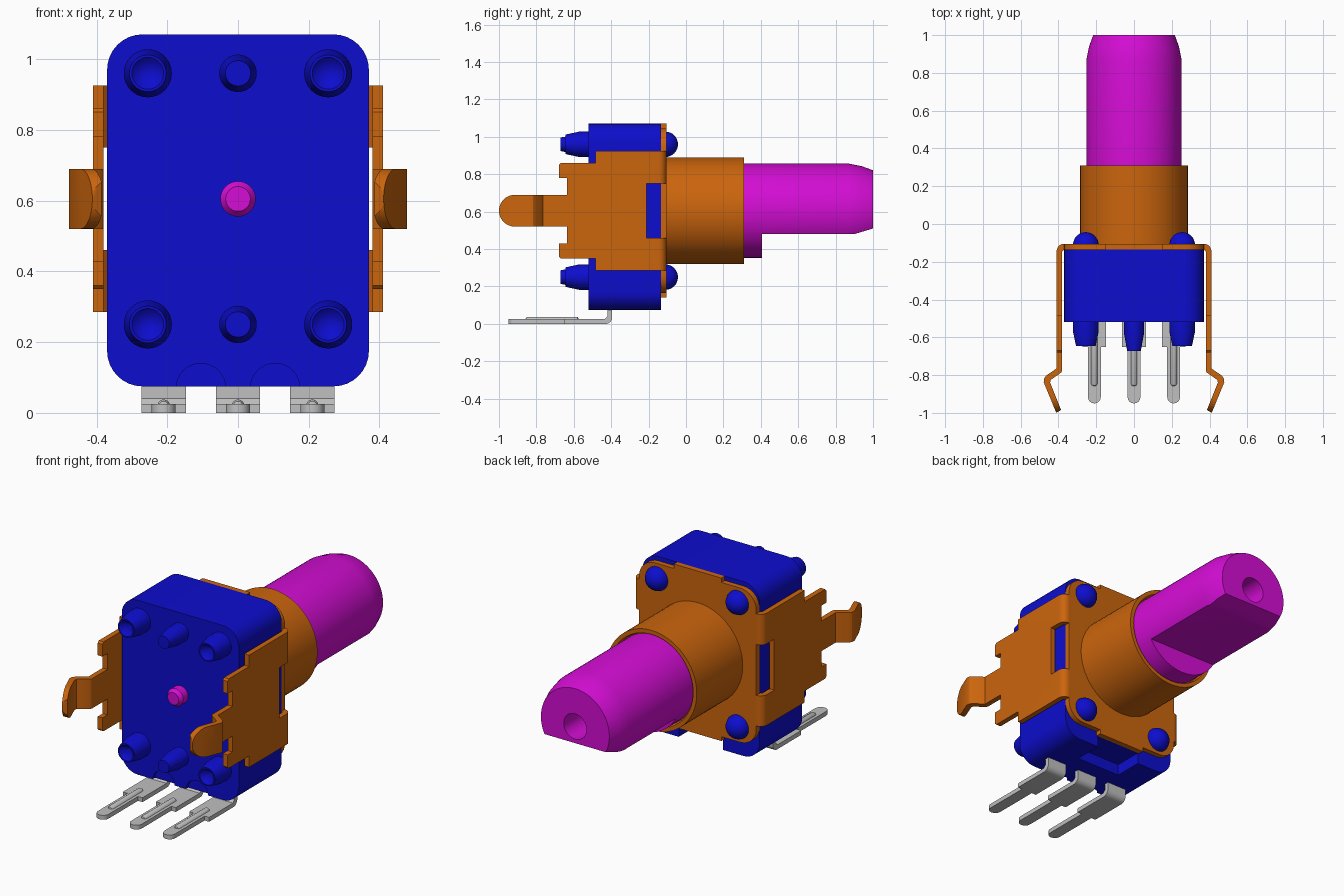
import bpy, bmesh, math

cube = bpy.data.objects.get("Cube")
if cube:
    bpy.data.objects.remove(cube, do_unlink=True)

CZ = 0.605  # height of the shaft axis


def material(name, rgb):
    m = bpy.data.materials.new(name)
    m.use_nodes = True
    m.diffuse_color = (*rgb, 1)
    m.node_tree.nodes["Principled BSDF"].inputs["Base Color"].default_value = (*rgb, 1)
    return m


BLUE = material("blue plastic", (0.004, 0.004, 0.62))
ORANGE = material("orange metal", (0.6, 0.13, 0.004))
MAGENTA = material("magenta shaft", (0.66, 0.004, 0.66))
GREY = material("grey metal", (0.53, 0.53, 0.53))


def finish(name, bm, mat):
    bmesh.ops.remove_doubles(bm, verts=bm.verts, dist=1e-5)
    bmesh.ops.recalc_face_normals(bm, faces=bm.faces)
    mesh = bpy.data.meshes.new(name)
    bm.to_mesh(mesh)
    bm.free()
    mesh.materials.append(mat)
    ob = bpy.data.objects.new(name, mesh)
    bpy.context.collection.objects.link(ob)
    return ob


def prism(name, pts, axis, lo, hi, mat):
    """Extrude a 2D outline along an axis."""
    place = {"x": lambda a, b, t: (t, a, b),
             "y": lambda a, b, t: (a, t, b),
             "z": lambda a, b, t: (a, b, t)}[axis]
    bm = bmesh.new()
    rings = [[bm.verts.new(place(a, b, t)) for a, b in pts] for t in (lo, hi)]
    for ring in rings:
        bm.faces.new(ring)
    for i in range(len(pts)):
        j = (i + 1) % len(pts)
        bm.faces.new((rings[0][i], rings[0][j], rings[1][j], rings[1][i]))
    return finish(name, bm, mat)


def lathe(name, profile, x, z, mat, steps=48):
    """Turn a (radius, y) profile about an axis along y."""
    bm = bmesh.new()
    vs = [bm.verts.new((x + r, y, z)) for r, y in profile]
    es = [bm.edges.new(p) for p in zip(vs, vs[1:])]
    bmesh.ops.spin(bm, geom=vs + es, cent=(x, 0, z), axis=(0, 1, 0),
                   angle=math.tau, steps=steps)
    return finish(name, bm, mat)


def arc(cx, cy, r, start, end, n=8):
    angles = [math.radians(start + (end - start) * i / n) for i in range(n + 1)]
    return [(cx + r * math.cos(a), cy + r * math.sin(a)) for a in angles]


def box(x0, x1, y0, y1):
    return [(x0, y0), (x1, y0), (x1, y1), (x0, y1)]


def rounded(x0, x1, y0, y1, r):
    return (arc(x1 - r, y1 - r, r, 0, 90) + arc(x0 + r, y1 - r, r, 90, 180)
            + arc(x0 + r, y0 + r, r, 180, 270) + arc(x1 - r, y0 + r, r, 270, 360))


def boolean(ob, cutter, operation="DIFFERENCE"):
    cutter.hide_render = True
    mod = ob.modifiers.new("cut", "BOOLEAN")
    mod.object, mod.operation, mod.solver = cutter, operation, "EXACT"
    bpy.context.view_layer.objects.active = ob
    bpy.ops.object.modifier_apply(modifier=mod.name)
    bpy.data.objects.remove(cutter, do_unlink=True)


# Housing with a bottom recess and two shallow half-round notches
body = prism("housing", rounded(-0.37, 0.37, 0.075, 1.07, 0.1), "y", -0.52, -0.135, BLUE)
boolean(body, prism("recess_cutter", box(-0.14, 0.14, 0, 0.14), "y", -0.3, -0.1, BLUE))
for x in (-0.105, 0.105):
    boolean(body, prism("notch_cutter", arc(x, 0.07, 0.07, 0, 360, 32)[:-1],
                        "y", -0.6, -0.5, BLUE))

# Front pegs and rear rivet heads
for z in (0.25, 0.96):
    lathe("centre_peg", [(0, -0.5), (0.053, -0.5), (0.053, -0.58), (0.036, -0.672),
                         (0, -0.672)], 0, z, BLUE, 32)
    for x in (-0.255, 0.255):
        lathe("corner_peg", [(0, -0.5), (0.068, -0.5), (0.068, -0.57), (0.052, -0.645),
                             (0.045, -0.645), (0, -0.6)], x, z, BLUE, 32)
        lathe("rivet_head", [(0, -0.15)] + arc(0, -0.111, 0.068, 0, 90), x, z, BLUE, 32)

# Rear mounting plate with a raised middle on the top and bottom edges
quarter = [(0.37, 0.34)] + arc(0.27, 0.34, 0.1, 0, 90)[1:] + [(0.15, 0.44), (0.15, 0.465)]
half = quarter + [(-x, z) for x, z in reversed(quarter)]
outline = half + [(-x, -z) for x, z in half]
prism("mounting_plate", [(x, z + CZ) for x, z in outline], "y", -0.135, -0.105, ORANGE)

# Side arms: bent strip trimmed to its side outline, with a slot at the bend
strip = ([(0.36, -0.105)] + arc(0.37, -0.145, 0.04, 90, 0)
         + [(0.41, -0.765), (0.465, -0.803), (0.476, -0.818), (0.478, -0.838),
            (0.412, -0.999), (0.386, -0.985), (0.444, -0.84), (0.442, -0.826),
            (0.386, -0.787), (0.38, -0.775), (0.38, -0.145), (0.37, -0.135), (0.36, -0.135)])
upper = [(-0.05, 0.32), (-0.485, 0.32), (-0.485, 0.255), (-0.67, 0.255), (-0.68, 0.245),
         (-0.68, 0.175), (-0.635, 0.175), (-0.635, 0.085)] + arc(-0.915, 0, 0.085, 90, 180)
side = upper + [(y, -z) for y, z in reversed(upper[:-1])]
for s in (-1, 1):
    arm = prism("side_arm", [(s * x, y) for x, y in strip], "z", 0.2, 1, ORANGE)
    boolean(arm, prism("arm_trim", [(y, z + CZ) for y, z in side], "x",
                       min(s * 0.3, s * 0.6), max(s * 0.3, s * 0.6), ORANGE), "INTERSECT")
    boolean(arm, prism("slot_cutter", box(-0.21, -0.09, 0.46, 0.75), "x",
                       min(s * 0.368, s * 0.6), max(s * 0.368, s * 0.6), ORANGE))

# Bushing and shaft
lathe("bushing", [(0, -0.12), (0.285, -0.12), (0.285, 0.31), (0.262, 0.31),
                  (0.255, 0.29), (0, 0.29)], 0, CZ, ORANGE, 64)
shaft = lathe("shaft", [(0, 0.25), (0.252, 0.25), (0.252, 0.87), (0.238, 0.94), (0.216, 1),
                        (0.072, 1), (0.072, 0.8), (0, 0.76)], 0, CZ, MAGENTA, 64)
boolean(shaft, prism("flat_cutter", [(0.405, 0.2), (1.1, 0.2), (1.1, 0.545), (1, 0.51),
                                     (0.9, 0.48), (0.405, 0.48)], "x", -0.5, 0.5, MAGENTA))
lathe("shaft_tip", [(0, -0.5), (0.05, -0.5), (0.05, -0.565), (0.035, -0.585), (0, -0.585)],
      0, CZ, MAGENTA, 32)

# Bent terminals with a narrow rounded end and a raised rib
bend = ([(-0.395, 0.16), (-0.395, 0.035)] + arc(-0.43, 0.035, 0.035, 0, -90)
        + [(-1, 0), (-1, 0.025), (-0.435, 0.025), (-0.42, 0.04), (-0.42, 0.16)])
for x in (-0.21, 0, 0.21):
    pin = prism("terminal", bend, "x", x - 0.0625, x + 0.0625, GREY)
    blade = ([(x + 0.1, -0.3), (x - 0.1, -0.3), (x - 0.1, -0.65), (x - 0.034, -0.65)]
             + arc(x, -0.916, 0.034, 180, 360) + [(x + 0.034, -0.65), (x + 0.1, -0.65)])
    boolean(pin, prism("terminal_trim", blade, "z", -0.1, 0.3, GREY), "INTERSECT")
    lathe("terminal_rib", [(0, -0.86), (0.013, -0.855), (0.018, -0.845), (0.018, -0.58),
                           (0, -0.57)], x, 0.02, GREY, 16)

# Smooth the round surfaces, keep the edges sharp
bpy.ops.object.select_all(action="DESELECT")
for ob in bpy.context.collection.objects:
    if ob.type == "MESH":
        ob.select_set(True)
        bpy.context.view_layer.objects.active = ob
bpy.ops.object.shade_smooth_by_angle(angle=math.radians(30))
